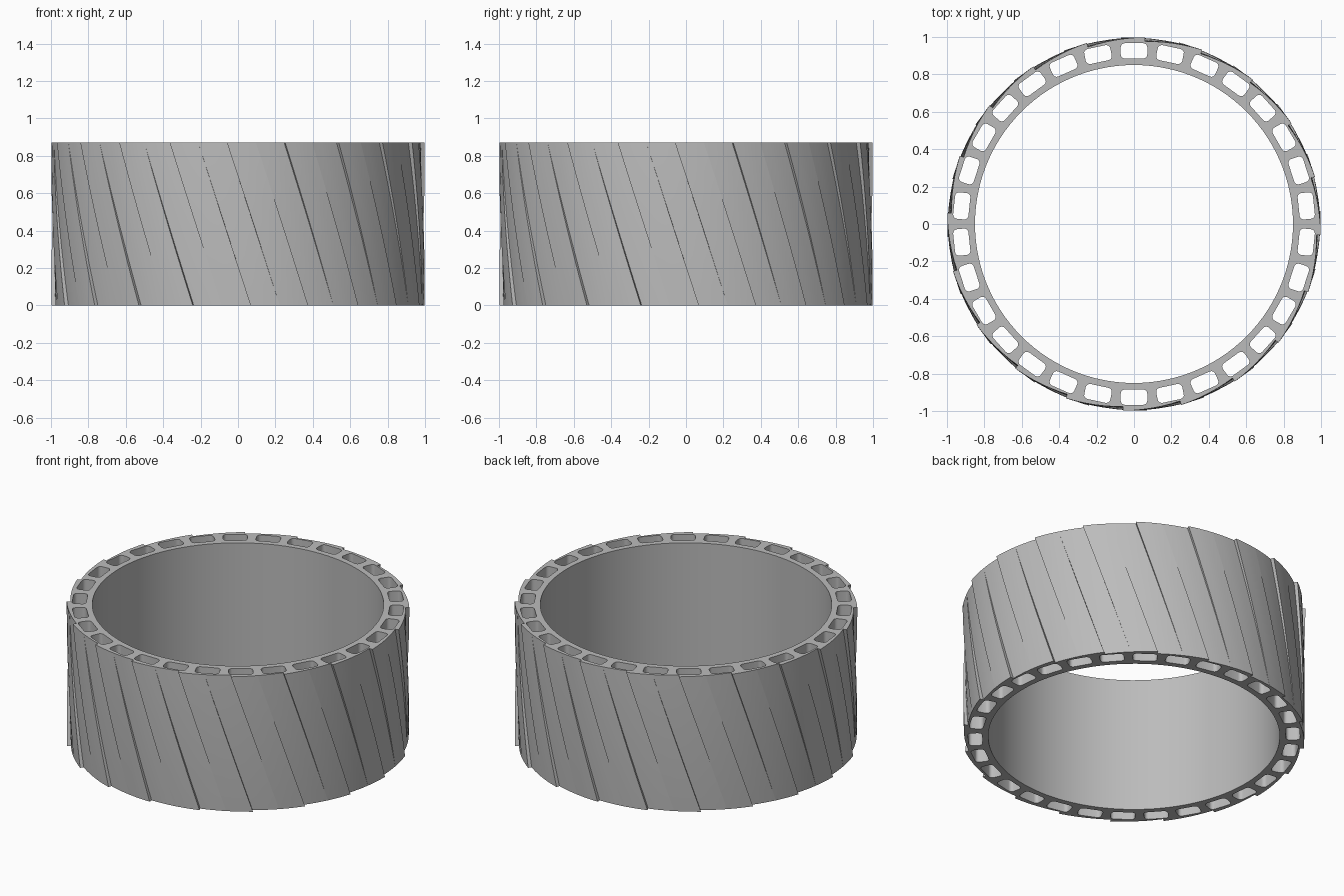
import bpy, bmesh
from math import sin, cos, pi, radians

cube = bpy.data.objects.get("Cube")
if cube:
    bpy.data.objects.remove(cube, do_unlink=True)

HEIGHT, OUTER, INNER = 0.87, 1.0, 0.85
TEETH, SLOTS, ROWS = 20, 30, 12
DEPTH = 0.022                 # height of the ridge steps
PITCH = 360 / TEETH
TWIST, START = 16.4, 14.6     # degrees

bm = bmesh.new()


def polar(r, deg, z):
    a = radians(deg)
    return (r * sin(a), -r * cos(a), z)


def loft(rings):
    """Closed rings of points joined into a wall; ends stay open."""
    loops = [[bm.verts.new(p) for p in ring] for ring in rings]
    for low, high in zip(loops, loops[1:]):
        for i in range(len(low)):
            j = (i + 1) % len(low)
            bm.faces.new((low[i], low[j], high[j], high[i]))


def tread_ring(t):
    """Outer outline, t = 0 at the top rim and 1 at the bottom rim.
    Steps rising at the top fade out downward, the others fade out upward."""
    n = 3
    ring = []
    for tooth in range(TEETH):
        for half in (0, 1):
            for k in range(n + 1):
                f = (half + k / n) / 2
                top = 1 - f
                bottom = f + 0.5 if half == 0 else f - 0.5
                r = OUTER - DEPTH + DEPTH * ((1 - t) * top + t * bottom)
                ring.append(polar(r, START + TWIST * t + PITCH * (tooth + f), HEIGHT * (1 - t)))
    return ring


def slot_outline(index, z):
    """Rounded rectangle standing across the ring wall."""
    mid, half_w, half_r, c, steps = 0.926, 0.071, 0.041, 0.022, 4
    a = 2 * pi * index / SLOTS
    points = []
    for q, (sx, sy) in enumerate(((1, 1), (-1, 1), (-1, -1), (1, -1))):
        for k in range(steps + 1):
            b = (q + k / steps) * pi / 2
            u = sx * (half_w - c) + c * cos(b)
            v = mid + sy * (half_r - c) + c * sin(b)
            points.append((u * cos(a) + v * sin(a), u * sin(a) - v * cos(a), z))
    return points


# Outer tread, bore and through slots
loft([tread_ring(i / ROWS) for i in range(ROWS + 1)])
loft([[polar(INNER, 3 * i, z) for i in range(120)] for z in (0, HEIGHT)])
for s in range(SLOTS):
    loft([slot_outline(s, z) for z in (0, HEIGHT)])
bmesh.ops.remove_doubles(bm, verts=bm.verts[:], dist=0.00005)

# Flat rims around the slots
for z in (0, HEIGHT):
    rim = [e for e in bm.edges if e.is_boundary and all(abs(v.co.z - z) < 0.001 for v in e.verts)]
    bmesh.ops.triangle_fill(bm, edges=rim, use_beauty=True, normal=(0, 0, 1 if z else -1))
bmesh.ops.recalc_face_normals(bm, faces=bm.faces[:])

mesh = bpy.data.meshes.new("ribbed_ring")
bm.to_mesh(mesh)
bm.free()
ring = bpy.data.objects.new("ribbed_ring", mesh)
bpy.context.collection.objects.link(ring)

# Plain grey
grey = bpy.data.materials.new("light_grey")
grey.use_nodes = True
colour = (0.5, 0.5, 0.5, 1)
grey.diffuse_color = colour
grey.node_tree.nodes["Principled BSDF"].inputs["Base Color"].default_value = colour
mesh.materials.append(grey)

bpy.context.view_layer.objects.active = ring
ring.select_set(True)
bpy.ops.object.shade_smooth_by_angle(angle=radians(30))
